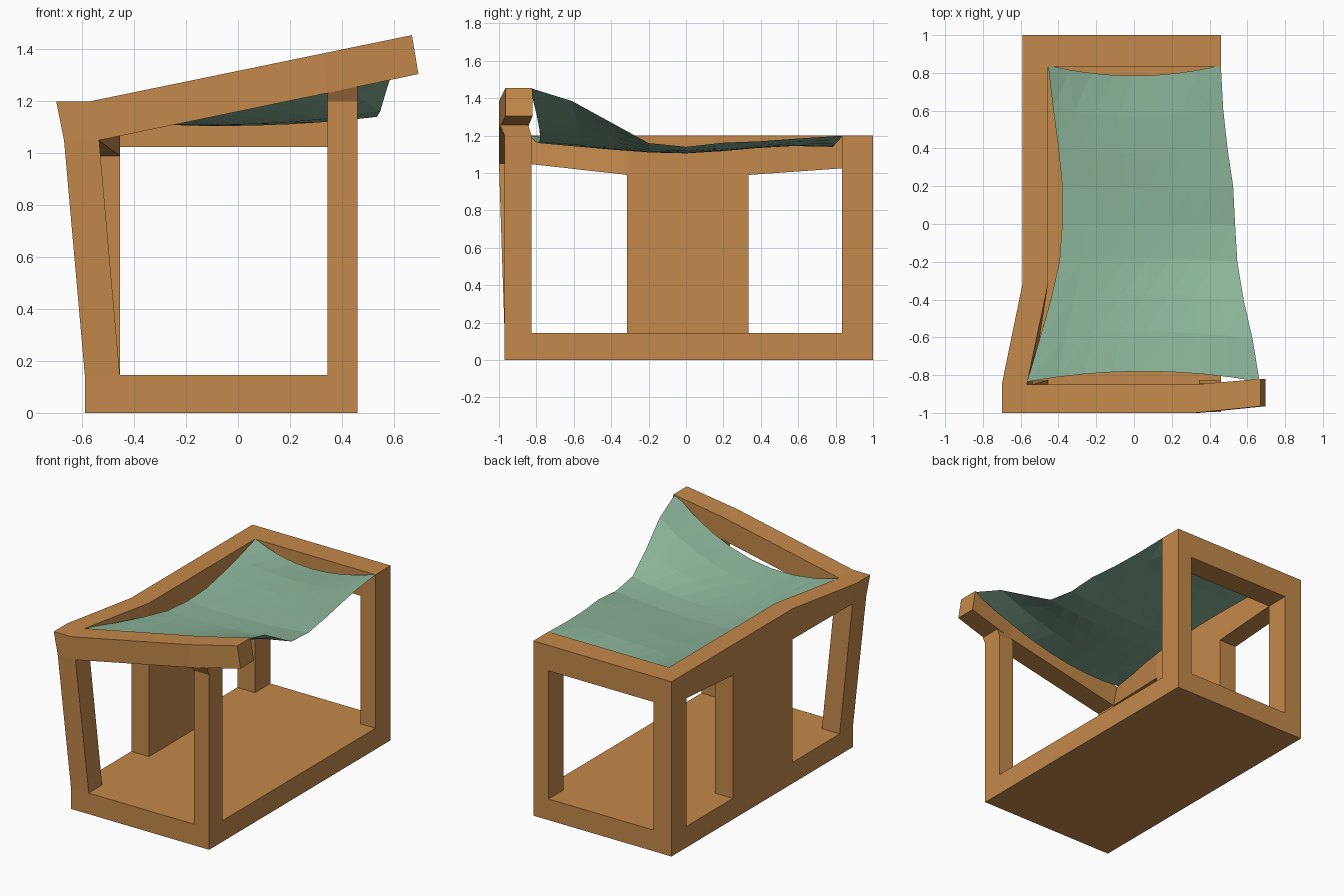
import bpy, bmesh

if "Cube" in bpy.data.objects:
    bpy.data.objects.remove(bpy.data.objects["Cube"])


def material(name, colour):
    m = bpy.data.materials.new(name)
    m.diffuse_color = (*colour, 1)
    m.use_nodes = True
    m.node_tree.nodes["Principled BSDF"].inputs["Base Color"].default_value = m.diffuse_color
    return m


WOOD = material("warm wood", (0.55, 0.25, 0.07))
CLOTH = material("sage cloth", (0.26, 0.46, 0.32))


def add_object(name, bm, mat):
    me = bpy.data.meshes.new(name)
    bm.to_mesh(me)
    bm.free()
    me.materials.append(mat)
    ob = bpy.data.objects.new(name, me)
    bpy.context.collection.objects.link(ob)
    return ob


def loft(name, sections):
    """Capped solid through a row of four-cornered sections."""
    bm = bmesh.new()
    rings = [[bm.verts.new(p) for p in s] for s in sections]
    for a, b in zip(rings, rings[1:]):
        for i in range(4):
            j = (i + 1) % 4
            bm.faces.new((a[i], a[j], b[j], b[i]))
    bm.faces.new(rings[0][::-1])
    bm.faces.new(rings[-1])
    bmesh.ops.recalc_face_normals(bm, faces=bm.faces)
    return add_object(name, bm, WOOD)


def flat(x0, x1, y0, y1, z0, z1=None):
    """Level section; z1 gives the right-hand side its own height."""
    z1 = z0 if z1 is None else z1
    return [(x0, y0, z0), (x1, y0, z1), (x1, y1, z1), (x0, y1, z0)]


def box(name, x0, x1, y0, y1, z0, z1):
    return loft(name, [flat(x0, x1, y0, y1, z0), flat(x0, x1, y0, y1, z1)])


def across(y0, y1, bottom, top):
    """Section of the front beam; bottom and top are (x, z)."""
    return [(bottom[0], y0, bottom[1]), (bottom[0], y1, bottom[1]),
            (top[0], y1, top[1]), (top[0], y0, top[1])]


def along(y, bx, bz, tx, tz=1.2, w=0.135):
    """Section of the left rail at depth y."""
    return [(bx, y, bz), (bx + w, y, bz), (tx + w, y, tz), (tx, y, tz)]


L0, L1, R0, R1 = -0.59, -0.455, 0.345, 0.46
FLOOR = 0.145

# Floor slab, side panel and back frame
box("floor_slab", L0, R1, -0.97, 1.0, 0, FLOOR)
box("side_panel", L0, L1, -0.315, 0.335, FLOOR, 0.99)
box("back_left_post", L0, L1, 0.835, 1.0, FLOOR, 1.025)
box("back_right_post", R0, R1, 0.835, 1.0, FLOOR, 1.025)
box("back_rail", L0, R1, 0.835, 1.0, 1.025, 1.2)

# Front posts: the left leans out, the right meets the sloping beam
loft("front_left_post", [flat(L0, L1, -0.97, -0.825, FLOOR),
                         flat(-0.67, -0.535, -1.0, -0.85, 1.05),
                         flat(-0.70, -0.57, -1.0, -0.85, 1.2)])
loft("front_right_post", [flat(R0, R1, -0.97, -0.825, FLOOR),
                          flat(R0, R1, -0.97, -0.825, 1.2),
                          flat(R0, R1, -0.995, -0.845, 1.233, 1.257)])

# Sloping front beam
loft("front_beam", [across(-1.0, -0.85, (-0.535, 1.05), (-0.57, 1.2)),
                    across(-1.0, -0.85, (0.345, 1.232), (0.32, 1.383)),
                    across(-0.965, -0.82, (0.695, 1.305), (0.67, 1.455))])

# Bent left rail
loft("left_rail", [along(-0.85, -0.67, 1.05, -0.70, w=0.132),
                   along(-0.315, L0, 0.99, L0),
                   along(0.335, L0, 0.99, L0),
                   along(0.835, L0, 1.025, L0)])

# Sagging cloth: rows front to back as (y, left x, left z, middle z, right x, right z)
rows = [(-0.835, -0.565, 1.20, 1.19, 0.665, 1.455),
        (-0.61, -0.50, 1.165, 1.17, 0.628, 1.385),
        (-0.40, -0.44, 1.14, 1.14, 0.58, 1.27),
        (-0.20, -0.395, 1.12, 1.113, 0.547, 1.16),
        (0.00, -0.38, 1.115, 1.107, 0.535, 1.14),
        (0.20, -0.38, 1.125, 1.12, 0.525, 1.162),
        (0.40, -0.40, 1.145, 1.135, 0.495, 1.17),
        (0.61, -0.428, 1.165, 1.145, 0.472, 1.185),
        (0.84, -0.455, 1.20, 1.14, 0.46, 1.20)]
N = 8
bm = bmesh.new()
grid = []
for i, (y, xl, zl, zm, xr, zr) in enumerate(rows):
    pull = 0.055 * (1 - 2 * i / (len(rows) - 1))
    line = []
    for k in range(N + 1):
        t = k / N
        bow = 4 * t * (1 - t)
        z = zl + (zr - zl) * t + (zm - (zl + zr) / 2) * bow
        line.append(bm.verts.new((xl + (xr - xl) * t, y + pull * bow, z)))
    grid.append(line)
for a, b in zip(grid, grid[1:]):
    for k in range(N):
        bm.faces.new((a[k], a[k + 1], b[k + 1]))
        bm.faces.new((a[k], b[k + 1], b[k]))
add_object("cloth_canopy", bm, CLOTH)
